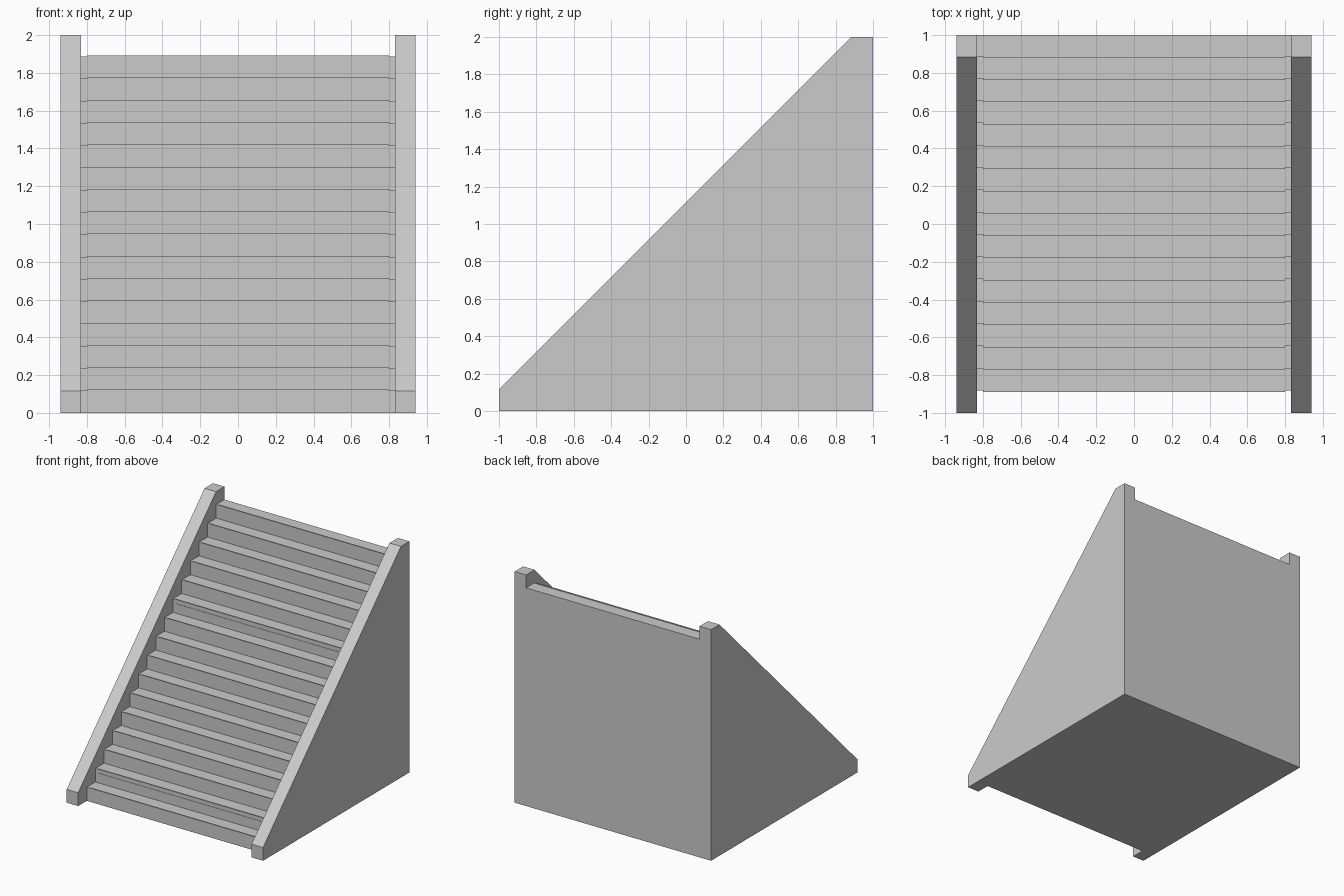
import bpy
import bmesh

if "Cube" in bpy.data.objects:
    bpy.data.objects.remove(bpy.data.objects["Cube"], do_unlink=True)

STEPS = 16
RISE = 0.118
FRONT = -0.882      # first riser
INNER = 0.83        # inner face of the side walls
OUTER = 0.94
LIP = 0.80          # half width of the tread lips

stone = bpy.data.materials.new("light grey stone")
stone.use_nodes = True
stone.diffuse_color = (0.6, 0.6, 0.6, 1)
stone.node_tree.nodes["Principled BSDF"].inputs["Base Color"].default_value = (0.6, 0.6, 0.6, 1)


def extrude_profile(name, points, x0, x1):
    """Sweep a (y, z) outline sideways from x0 to x1."""
    bm = bmesh.new()
    face = bm.faces.new([bm.verts.new((x0, y, z)) for y, z in points])
    swept = bmesh.ops.extrude_face_region(bm, geom=[face])["geom"]
    verts = [v for v in swept if isinstance(v, bmesh.types.BMVert)]
    bmesh.ops.translate(bm, verts=verts, vec=(x1 - x0, 0, 0))
    bmesh.ops.recalc_face_normals(bm, faces=bm.faces[:])
    mesh = bpy.data.meshes.new(name)
    bm.to_mesh(mesh)
    bm.free()
    mesh.materials.append(stone)
    obj = bpy.data.objects.new(name, mesh)
    bpy.context.collection.objects.link(obj)
    return obj


def bar(name, y0, y1, z0, z1):
    return extrude_profile(name, [(y0, z0), (y1, z0), (y1, z1), (y0, z1)], -LIP, LIP)


# Sloping side walls
wall = [(-1, 0), (1, 0), (1, 2), (0.885, 2), (-1, 0.115)]
extrude_profile("right_wall", wall, -OUTER, -INNER)
extrude_profile("left_wall", wall, INNER, OUTER)

# Solid flight of steps
flight = [(1, 0), (FRONT, 0)]
for i in range(STEPS):
    y, z = FRONT + i * RISE, (i + 1) * RISE
    flight += [(y, z), (min(y + RISE, 1), z)]
flight[-1] = (1, STEPS * RISE)
extrude_profile("stair_flight", flight, -INNER, INNER)

# Thin lip along the front edge of each tread
for i in range(STEPS):
    y, z = FRONT + i * RISE, (i + 1) * RISE
    bar(f"tread_lip_{i + 1}", y - 0.007, y + 0.004, z - 0.005, z + 0.005)

# Fine ridges on two of the risers
for i, z in ((1, 0.2), (10, 1.26)):
    y = FRONT + i * RISE
    bar(f"riser_ridge_{i + 1}", y - 0.003, y + 0.003, z - 0.003, z + 0.003)
